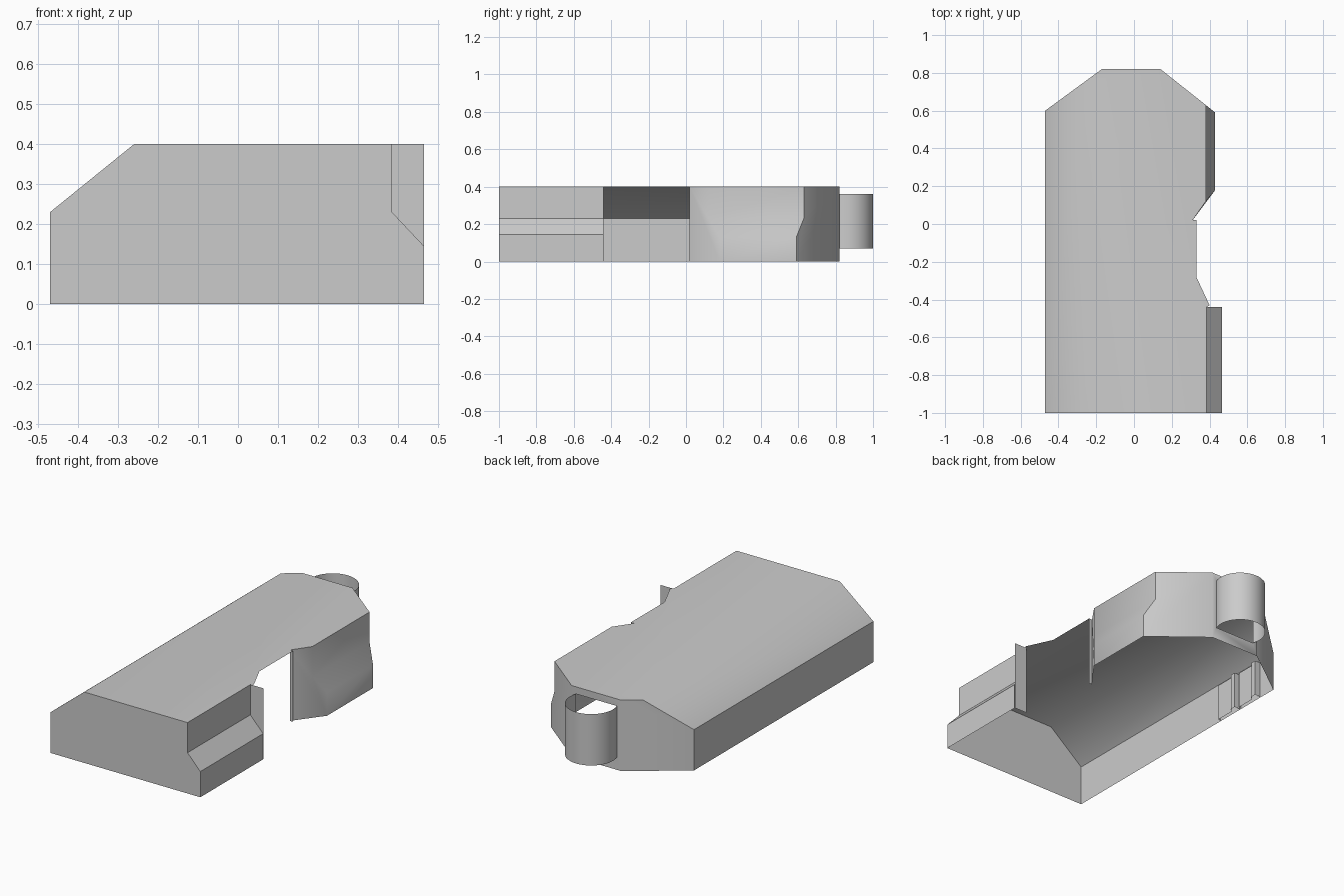
import bpy, bmesh, math

if "Cube" in bpy.data.objects:
    bpy.data.objects.remove(bpy.data.objects["Cube"])

H = 0.40


def sheet(name, faces, angle=41):
    """Thin surface object from polygons, welded and smooth shaded by angle."""
    bm = bmesh.new()
    for f in faces:
        bm.faces.new([bm.verts.new(p) for p in f])
    bmesh.ops.remove_doubles(bm, verts=bm.verts, dist=0.0005)
    bmesh.ops.recalc_face_normals(bm, faces=bm.faces)
    me = bpy.data.meshes.new(name)
    bm.to_mesh(me)
    bm.free()
    ob = bpy.data.objects.new(name, me)
    bpy.context.collection.objects.link(ob)
    bpy.ops.object.select_all(action='DESELECT')
    ob.select_set(True)
    bpy.context.view_layer.objects.active = ob
    bpy.ops.object.shade_smooth_by_angle(angle=math.radians(angle))
    return ob


def wall(path, z0, z1):
    """Upright quads along a plan path."""
    return [[(*a, z0), (*b, z0), (*b, z1), (*a, z1)] for a, b in zip(path, path[1:])]


# Key plan points
XL, XC, XR, XS = -0.47, -0.26, 0.385, 0.465
back_r, back_l, left_b, cham_b = (0.14, 0.82), (-0.17, 0.82), (XL, 0.60), (XC, 0.754)
fin, top_a, low_a = (0.31, 0.02), (0.38, 0.12), (0.43, 0.18)
top_b, low_b = (0.38, 0.63), (0.43, 0.59)

# Roof with side notch
roof = [(XC, -1), (XR, -1), (XR, -0.44), (0.40, -0.43), (0.33, -0.28), (0.33, 0.02),
        fin, top_a, top_b, back_r, back_l, cham_b]
shell = [[(*p, H) for p in roof]]

# Left wall and bevel
shell += wall([(XL, -1), left_b], 0, 0.23)
shell.append([(XL, -1, 0.23), (XC, -1, H), (*cham_b, H), (*left_b, 0.23)])

# Front face and stepped right side share one profile
step = [(XR, H), (XR, 0.23), (XS, 0.145), (XS, 0)]
shell.append([(x, -1, z) for x, z in [(XL, 0), (XL, 0.23), (XC, H)] + step])
for (xa, za), (xb, zb) in zip(step, step[1:]):
    shell.append([(xa, -1, za), (xb, -1, zb), (xb, -0.44, zb), (xa, -0.44, za)])

# Back corners
shell.append([(*left_b, 0), (*left_b, 0.23), (*cham_b, H), (*back_l, H), (*back_l, 0)])
shell.append([(*back_r, 0), (*back_r, H), (*top_b, H), (*top_b, 0.23), (*low_b, 0.13), (*low_b, 0)])

# Back wall framed around the loop opening
cx, cy, r, z0, z1 = -0.015, 0.865, 0.135, 0.07, 0.36
half = math.sqrt(r * r - (cy - 0.82) ** 2)
outer = [(back_l[0], 0), (back_r[0], 0), (back_r[0], H), (back_l[0], H)]
inner = [(cx - half, z0), (cx + half, z0), (cx + half, z1), (cx - half, z1)]
for i in range(4):
    j = (i + 1) % 4
    shell.append([(x, 0.82, z) for x, z in (outer[i], outer[j], inner[j], inner[i])])

# Right rear panel: upper part upright, lower part flared outwards
shell += wall([top_a, top_b], 0.23, H)
shell.append([(*top_a, 0.23), (*top_b, 0.23), (*low_b, 0.13), (*low_a, 0.13)])
shell += wall([low_a, low_b], 0, 0.13)
shell.append([(*fin, 0), (*low_a, 0), (*low_a, 0.13), (*top_a, 0.23), (*top_a, H), (*fin, H)])
shell += wall([(0.33, 0.02), fin], 0, H)
sheet("shell", shell)

# Upright flange behind the step
sheet("step_flange", wall([(XR, -0.438), (XS, -0.438)], 0, H))

# Rear loop
a0 = math.asin((0.82 - cy) / r)
n = 24
arc = [(cx + r * math.cos(a), cy + r * math.sin(a))
       for a in (a0 + (math.pi - 2 * a0) * i / n for i in range(n + 1))]
sheet("rear_loop", wall(arc, z0, z1))

# Small ribs inside the left wall
for i in range(2):
    y = 0.16 + 0.17 * i
    rib = [(XL, y), (-0.455, y), (-0.455, y + 0.11), (-0.435, y + 0.13), (-0.435, y + 0.16), (XL, y + 0.16)]
    sheet(f"inner_rib_{i + 1}", wall(rib, 0.005, 0.215))
